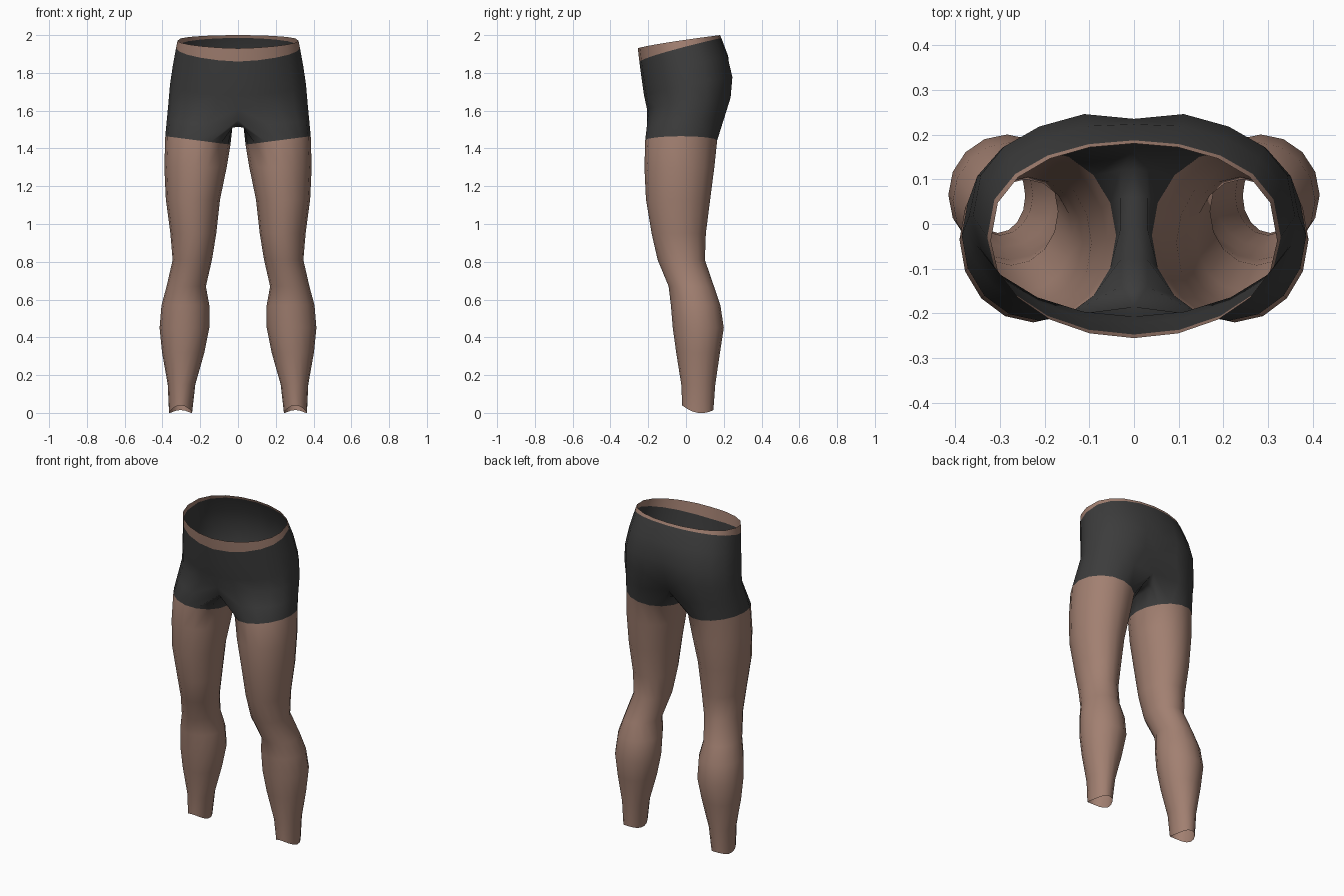
import bpy, bmesh
from math import sin, cos, pi, copysign

if "Cube" in bpy.data.objects:
    bpy.data.objects.remove(bpy.data.objects["Cube"])


def material(name, colour):
    m = bpy.data.materials.new(name)
    m.use_nodes = True
    m.diffuse_color = (*colour, 1)
    m.node_tree.nodes["Principled BSDF"].inputs["Base Color"].default_value = (*colour, 1)
    return m


SIDES = 16      # points around a leg
OUTER = 11      # of which continue up into the half pelvis
SKIN, CLOTH = 0, 1

# waist to hip: front z, back z, front y, back y, half width, cleft depth
HIPS = [
    (1.93, 2.0, -.255, .18, .32, 0),
    (1.86, 1.985, -.247, .187, .328, 0),
    (1.77, 1.89, -.235, .228, .345, .005),
    (1.68, 1.78, -.222, .255, .36, .02),
    (1.61, 1.67, -.207, .245, .368, .035),
]
# hem to ankle: z, inner x, outer x, front y, back y
LEG = [
    (1.4425, .04, .385, -.216, .165),
    (1.3, .06, .39, -.22, .15),
    (1.13, .095, .382, -.212, .128),
    (.95, .115, .358, -.182, .105),
    (.81, .138, .346, -.15, .1),
    (.67, .17, .378, -.092, .148),
    (.57, .152, .405, -.08, .182),
    (.45, .152, .415, -.07, .2),
    (.32, .178, .402, -.052, .18),
    (.15, .226, .372, -.025, .155),
    (0, .243, .365, -.02, .145),
]


def hip_ring(zf, zb, yf, yb, width, cleft):
    points = []
    for i in range(OUTER):
        a = pi * (i / (OUTER - 1) - .5)
        s = sin(a)
        if s > 0:
            s = s ** .8          # fuller seat than belly
        y = (yf + yb) / 2 + (yb - yf) / 2 * s
        z = zf + (zb - zf) * max(0, (s + 1) / 2) ** .8
        x = width * cos(a)
        if i == OUTER - 1:
            y -= cleft
        points.append((0 if i in (0, OUTER - 1) else x, y, z))
    return points


def leg_ring(z, x_in, x_out, yf, yb):
    points = []
    for i in range(SIDES):
        a = 2 * pi * (i - OUTER // 2) / SIDES
        c, s = cos(a), sin(a)
        dz = 0
        if z == LEG[0][0]:
            dz = .0225 * c                       # hem rises outward
        elif z == 0:
            dz = .0275 * s * s - .0125 * s       # arched ankle cut
        points.append(((x_in + x_out) / 2 + (x_out - x_in) / 2 * c,
                       (yf + yb) / 2 + (yb - yf) / 2 * s, z + dz))
    return points


bm = bmesh.new()


def add(points):
    return [bm.verts.new(p) for p in points]


def face(verts, mat):
    f = bm.faces.new(verts)
    f.material_index = mat
    f.smooth = True


def bridge(upper, lower, mat, closed):
    n = len(upper)
    for i in range(n if closed else n - 1):
        j = (i + 1) % n
        face((upper[i], lower[i], lower[j], upper[j]), mat)


hip_points = [hip_ring(*h) for h in HIPS]
leg_points = [leg_ring(*r) for r in LEG]

# crotch ring: halfway between hip and hem outside, narrow gusset inside
crotch = [tuple((a + b) / 2 for a, b in zip(p, q))
          for p, q in zip(hip_points[-1], leg_points[0])]
crotch[0] = (0, -.185, 1.55)
crotch[-1] = (0, .17, 1.57)
inner_y = [.12, .06, -.01, -.08, -.14]
crotch += [(.03, y, 1.51) for y in inner_y]

# waistband skin and shorts
hips = [add(p) for p in hip_points]
crotch_ring = add(crotch)
for k in range(len(hips) - 1):
    bridge(hips[k], hips[k + 1], SKIN if k == 0 else CLOTH, False)
bridge(hips[-1], crotch_ring[:OUTER], CLOTH, False)

# gusset between the thighs
centre = add([(0, y, 1.515) for y in inner_y])
inner = crotch_ring[OUTER:]
bridge(centre, inner, CLOTH, False)
face((crotch_ring[OUTER - 1], inner[0], centre[0]), CLOTH)
face((inner[-1], crotch_ring[0], centre[-1]), CLOTH)

# bare leg, open at the ankle
legs = [add(p) for p in leg_points]
bridge(crotch_ring, legs[0], CLOTH, True)
for k in range(len(legs) - 1):
    bridge(legs[k], legs[k + 1], SKIN, True)

bmesh.ops.recalc_face_normals(bm, faces=bm.faces[:])
outermost = max(bm.faces, key=lambda f: f.calc_center_median().x)
if outermost.normal.x < 0:
    bmesh.ops.reverse_faces(bm, faces=bm.faces[:])

mesh = bpy.data.meshes.new("legs_and_shorts")
bm.to_mesh(mesh)
bm.free()
mesh.materials.append(material("skin", (.36, .215, .165)))
mesh.materials.append(material("dark_cloth", (.045, .045, .045)))

body = bpy.data.objects.new("legs_and_shorts", mesh)
bpy.context.collection.objects.link(body)
mirror = body.modifiers.new("mirror", 'MIRROR')
mirror.use_axis[0] = True
mirror.use_mirror_merge = True
mirror.merge_threshold = .001
